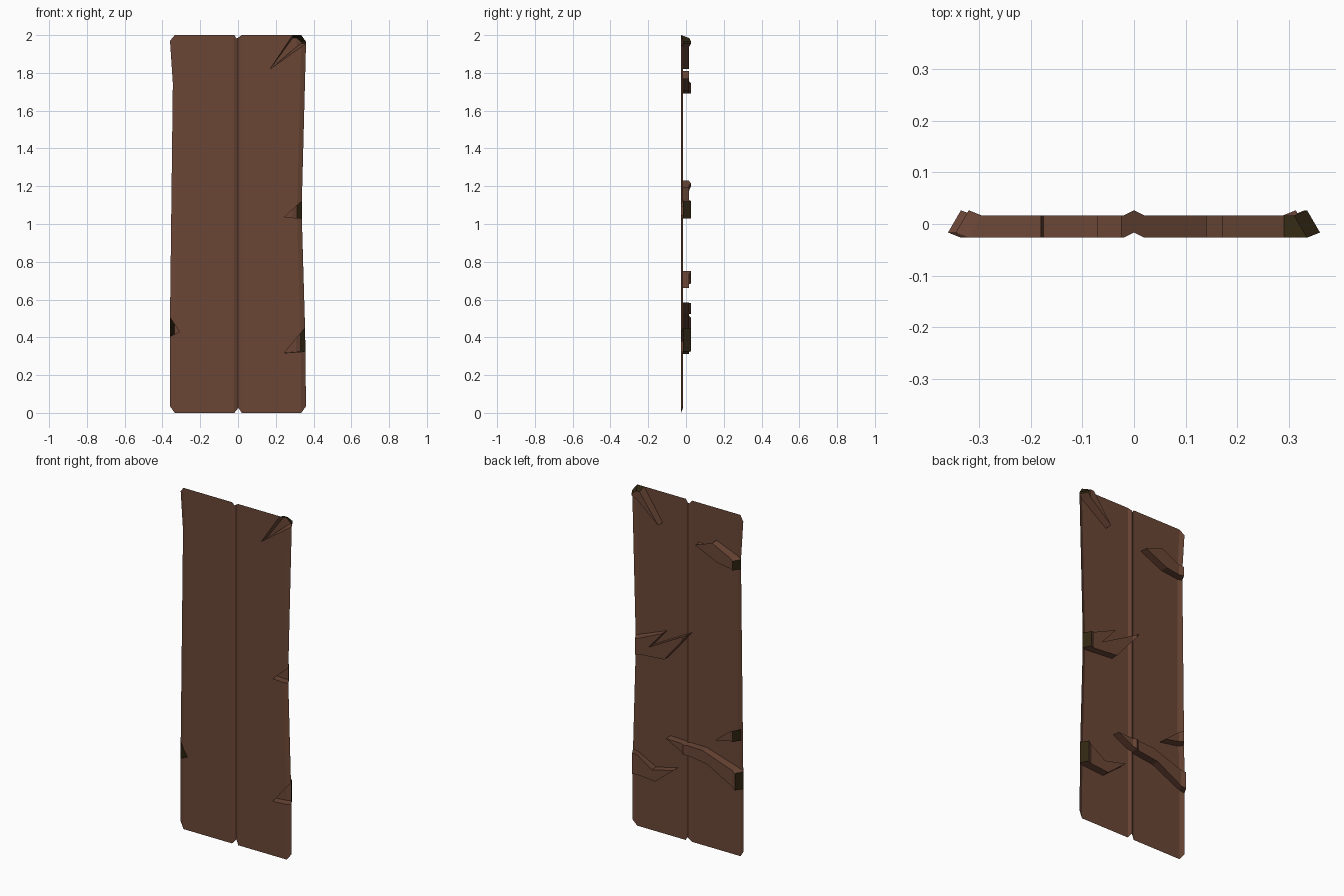
import bpy, bmesh

if "Cube" in bpy.data.objects:
    bpy.data.objects.remove(bpy.data.objects["Cube"])

W, BEV, GRV = 0.36, 0.335, 0.02      # half width, bevel line, groove half width
Y0, LIP, DEPTH = -0.0265, 0.01, 0.043


def material(name, rgb):
    m = bpy.data.materials.new(name)
    m.diffuse_color = (*rgb, 1)
    m.use_nodes = True
    m.node_tree.nodes["Principled BSDF"].inputs["Base Color"].default_value = m.diffuse_color
    return m


wood = material("brown wood", (0.145, 0.0615, 0.0369))
dark = material("dark split end", (0.0296, 0.0194, 0.006))

# Splits in (x, z): right ones run upward, left ones downward
right_splits = [
    [(.36, .325), (.19, .313), (.07, .41), (.21, .377), (.36, .45)],
    [(.36, 1.03), (.13, 1.045), (-.025, 1.23), (.23, 1.09), (.14, 1.195), (.36, 1.12)],
]
corner_split = [(.36, 1.955), (.17, 1.82), (.29, 2.0)]
left_splits = [
    [(-.36, 1.745), (-.18, 1.81), (-.175, 1.755), (-.07, 1.77), (-.21, 1.705), (-.36, 1.69)],
    [(-.36, .75), (-.2, .66), (-.36, .685)],
    [(-.36, .505), (-.12, .578), (.12, .585), (0, .525), (-.15, .505), (-.36, .405)],
]
# Worn side edges: half width by height
left_edge = [(0, .36), (.505, .36), (.685, .345), (1.745, .345), (1.97, .36), (2, .36)]
right_edge = [(0, .36), (.325, .357), (.45, .355), (1.03, .338), (1.12, .338), (1.955, .36), (2, .36)]


def edge_at(x, z):
    pts = left_edge if x < 0 else right_edge
    for (a, u), (b, v) in zip(pts, pts[1:]):
        if z <= b + 1e-6:
            return u + (v - u) * max(0, z - a) / (b - a)
    return W


def surface(x, z):
    """Place a flat outline point on the bevelled, grooved sheet."""
    a, y = abs(x), Y0
    if a < GRV:
        y += LIP * (1 - a / GRV)
    if a > BEV:
        y += LIP * (a - BEV) / (W - BEV)
    if a > BEV - 0.001:
        x += (edge_at(x, z) - W) * (1 if x > 0 else -1)
    return x, y, z


def flat_polygon(points):
    """Polygon cut along the groove and bevel lines."""
    bm = bmesh.new()
    bm.faces.new([bm.verts.new((x, 0, z)) for x, z in points])
    bmesh.ops.triangulate(bm, faces=bm.faces[:])
    for x in (-BEV, -GRV, 0, GRV, BEV):
        bmesh.ops.bisect_plane(bm, geom=bm.verts[:] + bm.edges[:] + bm.faces[:],
                               dist=1e-5, plane_co=(x, 0, 0), plane_no=(1, 0, 0))
    bm.normal_update()
    for f in bm.faces:
        if f.normal.y > 0:
            f.normal_flip()
    return bm


def finish(bm, name):
    me = bpy.data.meshes.new(name)
    bm.to_mesh(me)
    bm.free()
    me.materials.append(wood)
    me.materials.append(dark)
    ob = bpy.data.objects.new(name, me)
    bpy.context.collection.objects.link(ob)


def split_recess(points, name):
    """Sunken floor with walls; the open outer end is dark."""
    bm = flat_polygon(points)
    rim_edges = [e for e in bm.edges if e.is_boundary]
    floor = bm.verts[:]
    rim = {}
    for e in rim_edges:
        for v in e.verts:
            if v not in rim:
                rim[v] = bm.verts.new(v.co)
    for e in rim_edges:
        a, b = e.verts
        loop = e.link_loops[0]
        if loop.vert != a:
            a, b = b, a
        wall = bm.faces.new((b, a, rim[a], rim[b]))
        if all(abs(v.co.x) > W - .001 for v in (a, b)) or all(v.co.z > 1.95 for v in (a, b)):
            wall.material_index = 1
    for v in rim.values():
        v.co = surface(v.co.x, v.co.z)
    for v in floor:
        flat_x, flat_z = v.co.x, v.co.z
        x, y, z = surface(flat_x, flat_z)
        if abs(flat_x) > BEV - .001:
            x -= .025 if x > 0 else -.025
        if flat_z > 1.99:
            z -= .015
        v.co = (x, y + DEPTH, z)
    finish(bm, name)


# Two-plank sheet with split notches left open
outline = [(-BEV, 0), (-GRV, 0), (0, .03), (GRV, 0), (BEV, 0), (W, .035)]
outline += [p for s in right_splits for p in s] + corner_split
outline += [(GRV, 2), (0, 1.97), (-GRV, 2), (-BEV, 2), (-W, 1.97)]
outline += [p for s in left_splits for p in s] + [(-W, .035)]
board = flat_polygon(outline)
for v in board.verts:
    v.co = surface(v.co.x, v.co.z)
finish(board, "planks")

# Recessed splits
for i, s in enumerate(right_splits):
    split_recess(s, f"right_split_{i + 1}")
split_recess(corner_split + [(BEV, 2), (W, 1.965)], "corner_split")
for i, s in enumerate(left_splits):
    split_recess(s, f"left_split_{i + 1}")
